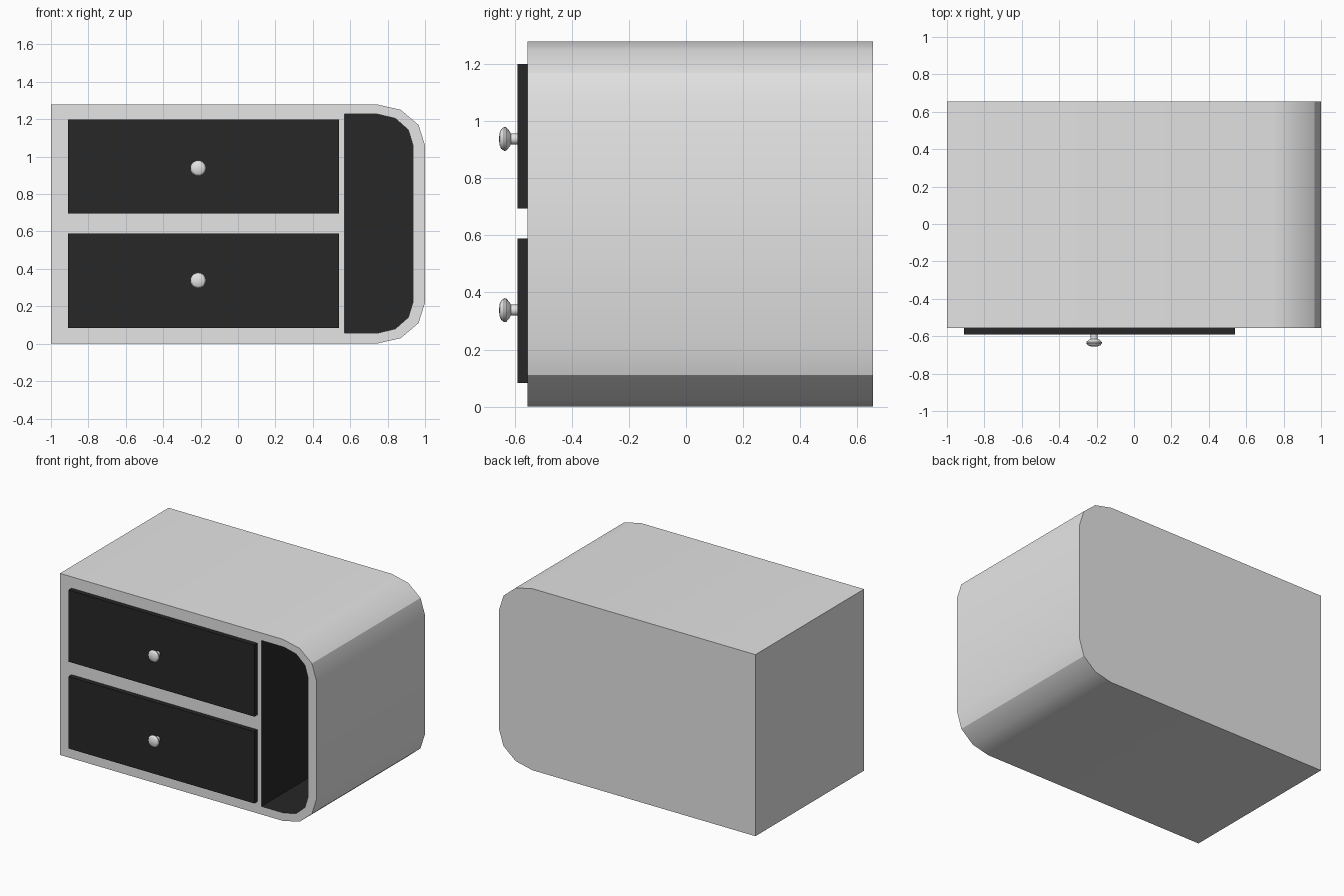
import bpy, bmesh, math
from mathutils import Matrix

if "Cube" in bpy.data.objects:
    bpy.data.objects.remove(bpy.data.objects["Cube"])

FRONT, BACK = -0.555, 0.655


def material(name, c):
    m = bpy.data.materials.new(name)
    m.diffuse_color = (c, c, c, 1)
    m.use_nodes = True
    m.node_tree.nodes["Principled BSDF"].inputs["Base Color"].default_value = m.diffuse_color
    return m


grey = material("light grey", 0.78)
dark = material("near black", 0.02)


def finish(name, bm, mats, smooth=True):
    me = bpy.data.meshes.new(name)
    bm.to_mesh(me)
    bm.free()
    ob = bpy.data.objects.new(name, me)
    bpy.context.collection.objects.link(ob)
    for m in mats:
        me.materials.append(m)
    if smooth:
        bpy.ops.object.select_all(action='DESELECT')
        bpy.context.view_layer.objects.active = ob
        ob.select_set(True)
        bpy.ops.object.shade_smooth_by_angle(angle=math.radians(30))
    return ob


# Rectangle with its two right corners rounded by three segments
def profile(x0, x1, z0, z1, rx, rz):
    pts = [(x0, z1), (x0, z0)]
    for cz, start in ((z0 + rz, -90), (z1 - rz, 0)):
        for i in range(4):
            a = math.radians(start + 30 * i)
            pts.append((x1 - rx + rx * math.cos(a), cz + rz * math.sin(a)))
    return pts


# Tube along y, closed at the far end; returns the open front edges
def tube(bm, pts, y_back, mat):
    f = [bm.verts.new((x, FRONT, z)) for x, z in pts]
    b = [bm.verts.new((x, y_back, z)) for x, z in pts]
    n = len(pts)
    for i in range(n):
        j = (i + 1) % n
        bm.faces.new((f[i], f[j], b[j], b[i])).material_index = mat
    bm.faces.new(b).material_index = mat
    return [bm.edges.get((f[i], f[(i + 1) % n])) for i in range(n)]


# Cabinet shell with open niche on the right
bm = bmesh.new()
rim = tube(bm, profile(-1, 1, 0, 1.28, 0.26, 0.22), BACK, 0)
rim += tube(bm, profile(0.57, 0.936, 0.057, 1.227, 0.19, 0.167), 0.60, 1)
bmesh.ops.triangle_fill(bm, edges=rim, use_beauty=True, normal=(0, -1, 0))
bmesh.ops.recalc_face_normals(bm, faces=bm.faces)
finish("cabinet_body", bm, [grey, dark])

# Drawers and turned knobs
KNOB = [(0.019, -0.585), (0.019, -0.614), (0.027, -0.618), (0.041, -0.630),
        (0.042, -0.637), (0.034, -0.648), (0.020, -0.654), (0, -0.655)]
for name, z0, z1, kz in (("lower", 0.083, 0.59, 0.338), ("upper", 0.695, 1.20, 0.938)):
    bm = bmesh.new()
    bmesh.ops.create_cube(bm, size=1, matrix=Matrix.Translation((-0.185, -0.57, (z0 + z1) / 2))
                          @ Matrix.Diagonal((1.45, 0.04, z1 - z0, 1)))
    finish(name + "_drawer", bm, [dark], False)

    bm = bmesh.new()
    vs = [bm.verts.new((-0.213 + r, y, kz)) for r, y in KNOB]
    es = [bm.edges.new(p) for p in zip(vs, vs[1:])]
    bmesh.ops.spin(bm, geom=vs + es, cent=(-0.213, 0, kz), axis=(0, 1, 0),
                   angle=math.tau, steps=20, use_duplicate=False)
    bmesh.ops.remove_doubles(bm, verts=bm.verts, dist=0.0005)
    bmesh.ops.recalc_face_normals(bm, faces=bm.faces)
    # Keep the knob's faces pointing out of its axis
    tip = min(bm.faces, key=lambda f: f.calc_center_median().y)
    if tip.normal.y > 0:
        bmesh.ops.reverse_faces(bm, faces=bm.faces)
    finish(name + "_knob", bm, [grey])
